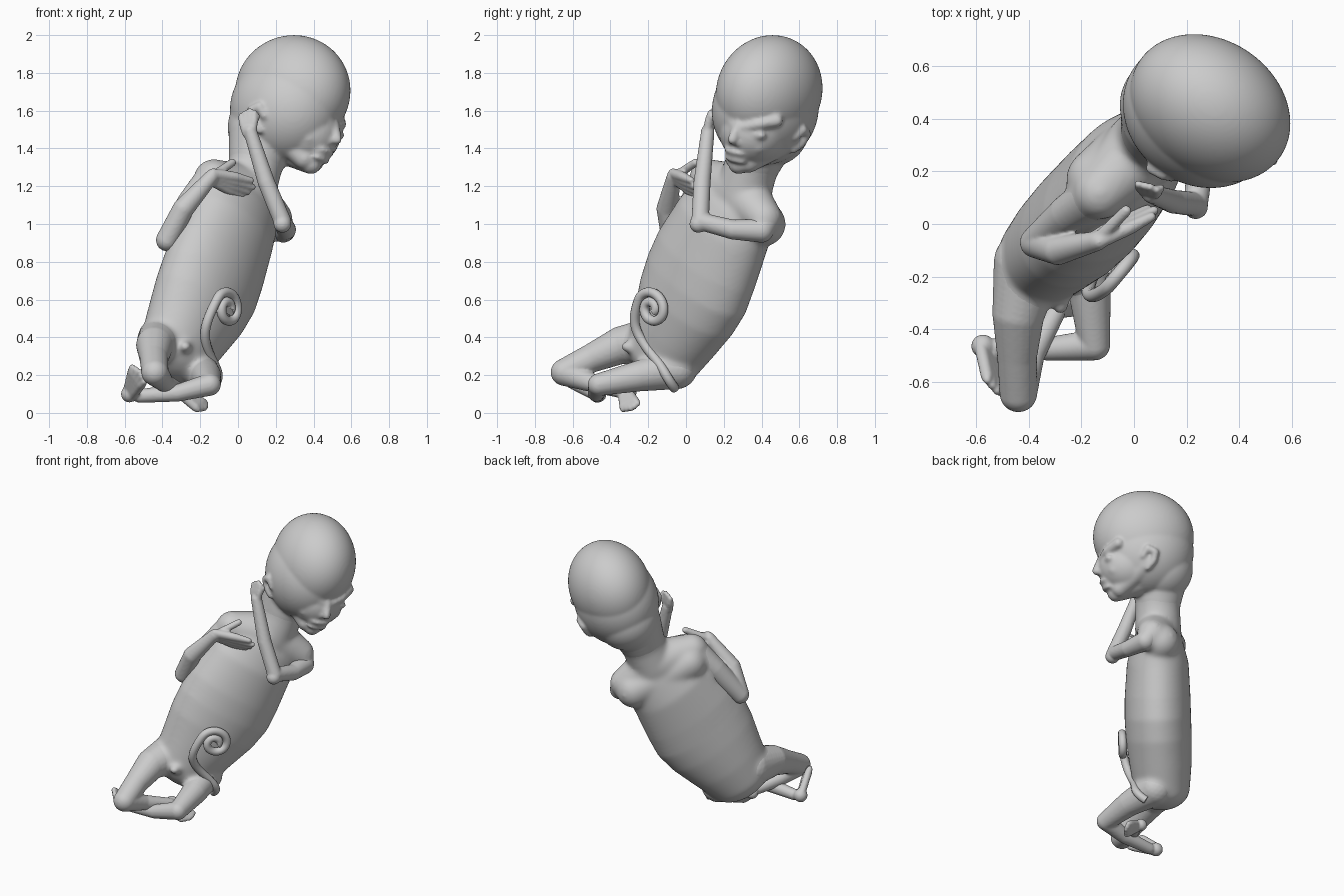
import bpy, bmesh, math
from mathutils import Vector, Matrix

V = Vector
IDENT = Matrix.Identity(3)


def frame(front, up):
    """3x3 matrix whose columns are front, left, up"""
    f = V(front).normalized()
    u = V(up)
    u = (u - f * u.dot(f)).normalized()
    return Matrix((f, u.cross(f), u)).transposed()


def blob(bm, c, r, fr=IDENT, sub=3):
    r = (r, r, r) if isinstance(r, (int, float)) else r
    m = Matrix.Translation(V(c)) @ (fr @ Matrix.Diagonal(V(r))).to_4x4()
    bmesh.ops.create_icosphere(bm, subdivisions=sub, radius=1, matrix=m)


def chain(bm, pts, fr=IDENT, sub=3):
    """Run of blobs through points (x, y, z, radius) or (x, y, z, rf, rl, ru)"""
    for a, b in zip(pts, pts[1:]):
        n = max(2, math.ceil((V(b[:3]) - V(a[:3])).length / (0.27 * min(a[3:] + b[3:]))))
        for i in range(n + 1):
            p = [s + (e - s) * i / n for s, e in zip(a, b)]
            blob(bm, p[:3], p[3] if len(p) == 4 else p[3:], fr, sub)


def finish(bm, name, voxel, smooth):
    """Fuse the blobs into one smooth skin"""
    me = bpy.data.meshes.new(name)
    bm.to_mesh(me)
    bm.free()
    ob = bpy.data.objects.new(name, me)
    bpy.context.collection.objects.link(ob)
    m = ob.modifiers.new("fuse", 'REMESH')
    m.mode = 'VOXEL'
    m.voxel_size = voxel
    m.use_smooth_shade = True
    s = ob.modifiers.new("soften", 'SMOOTH')
    s.factor = 0.5
    s.iterations = smooth
    return ob


def digits(bm, base, tip, side, n, r, start=0.5, thumb=None):
    """Palm or sole from base to tip with n fingers or toes spread along side"""
    base, tip, side = V(base), V(tip), V(side)
    mid = base.lerp(tip, start)
    for i in range(n):
        k = i / (n - 1) - 0.5
        a = base + side * k * 0.5
        b = mid + side * k
        c = tip + side * k * 1.2 - (tip - base) * abs(k - 0.1) * 0.3
        chain(bm, [(*a, r * 1.3), (*b, r * 1.25), (*c, r * 0.85)], sub=2)
    if thumb:
        chain(bm, [(*base, r * 1.2), (*thumb, r)], sub=2)


# limb centre lines, shoulder or hip first
CHEST_ARM = [(-0.13, 0.12, 1.25, 0.09), (-0.25, 0.04, 1.11, 0.074), (-0.375, -0.07, 0.915, 0.06),
             (-0.29, -0.10, 1.08, 0.057), (-0.14, -0.065, 1.25, 0.038)]
RAISED_ARM = [(0.20, 0.43, 1.035, 0.075), (0.24, 0.40, 0.965, 0.064), (0.255, 0.25, 0.97, 0.053),
              (0.235, 0.075, 1.015, 0.047), (0.15, 0.085, 1.22, 0.046), (0.065, 0.115, 1.49, 0.036)]
RIGHT_LEG = [(-0.40, -0.15, 0.38, 0.135), (-0.44, -0.34, 0.36, 0.10), (-0.445, -0.50, 0.29, 0.077),
             (-0.44, -0.645, 0.215, 0.072), (-0.39, -0.50, 0.16, 0.05), (-0.30, -0.34, 0.115, 0.038)]
LEFT_LEG = [(-0.22, -0.05, 0.235, 0.11), (-0.17, -0.25, 0.195, 0.082), (-0.15, -0.46, 0.15, 0.06),
            (-0.32, -0.475, 0.105, 0.046), (-0.52, -0.47, 0.09, 0.037)]

# --- torso, with the roots of the limbs blended in ---
body = bmesh.new()
TF = frame((0.76, -0.64, -0.03), (0.37, 0.39, 0.84))
chain(body, [(-0.335, -0.12, 0.31, 0.18, 0.22, 0.14),
             (-0.27, -0.055, 0.44, 0.20, 0.265, 0.15),
             (-0.20, 0.01, 0.58, 0.213, 0.315, 0.16),
             (-0.15, 0.06, 0.69, 0.215, 0.335, 0.16),
             (-0.11, 0.105, 0.80, 0.213, 0.33, 0.16),
             (-0.04, 0.19, 0.98, 0.20, 0.30, 0.15),
             (0.01, 0.25, 1.08, 0.165, 0.275, 0.12)], TF, 4)
# shoulders, upper back and neck
chain(body, [(-0.13, 0.12, 1.24, 0.105), (0.03, 0.28, 1.17, 0.15), (0.19, 0.41, 1.03, 0.10)])
chain(body, [(-0.14, 0.17, 1.17, 0.12), (0.12, 0.41, 1.0, 0.12)])
chain(body, [(0.05, 0.30, 1.16, 0.15), (0.09, 0.345, 1.30, 0.145), (0.13, 0.41, 1.48, 0.17)])
chain(body, CHEST_ARM[:2])
chain(body, RAISED_ARM[:2])
chain(body, RIGHT_LEG[:3])
chain(body, LEFT_LEG[:2])
# pelvic bud
chain(body, [(-0.26, -0.22, 0.35, 0.035), (-0.28, -0.315, 0.35, 0.032)])
finish(body, "torso", 0.011, 28)

# --- head ---
skull = bmesh.new()
HF = frame((0.8, -0.57, -0.1), (0.2, 0.14, 0.95))
HC = V((0.29, 0.44, 1.70))


def head(f, l, u):
    return HC + HF @ V((f, l, u))


# skull, occiput, jaw and chin
blob(skull, HC, (0.325, 0.258, 0.302), HF, 5)
blob(skull, (0.255, 0.42, 1.61), (0.31, 0.268, 0.30), HF, 5)
blob(skull, (0.15, 0.45, 1.51), 0.205, sub=4)
chain(skull, [(0.13, 0.41, 1.48, 0.18), (0.09, 0.345, 1.30, 0.14)], sub=4)
blob(skull, head(0.12, 0.025, -0.20), (0.195, 0.18, 0.18), HF, 4)
chain(skull, [(*head(0.08, 0.02, -0.28), 0.12), (*head(0.21, 0.012, -0.37), 0.055)])
for s in (-1, 1):
    # jaw line and cheek
    chain(skull, [(*head(0.0, 0.02 + s * 0.14, -0.21), 0.08), (*head(0.185, 0.015 + s * 0.04, -0.35), 0.06)])
    blob(skull, head(0.20, 0.025 + s * 0.09, -0.24), (0.07, 0.06, 0.06), HF)
    # brow and closed eyelid
    chain(skull, [(*head(0.285, 0.03 + s * 0.03, -0.15), 0.026),
                  (*head(0.258, 0.03 + s * 0.10, -0.12), 0.03),
                  (*head(0.19, 0.03 + s * 0.17, -0.09), 0.035)])
    blob(skull, head(0.248, 0.03 + s * 0.095, -0.175), (0.033, 0.058, 0.03), HF)
    # nostril wing
    blob(skull, head(0.30, 0.03 + s * 0.022, -0.235), 0.022)
    # ear rim and lobe
    ear = [head(f + 0.02, s * l - 0.015, u - 0.03) for f, l, u in
           ((0.02, 0.245, -0.16), (-0.01, 0.268, -0.115), (-0.06, 0.268, -0.145),
            (-0.045, 0.25, -0.20), (-0.005, 0.225, -0.235))]
    chain(skull, [(*p, 0.022) for p in ear])
# nose and lips
chain(skull, [(*head(0.285, 0.03, -0.14), 0.028), (*head(0.328, 0.03, -0.22), 0.027)])
blob(skull, head(0.245, 0.02, -0.30), (0.055, 0.075, 0.05), HF)
for u, f in ((-0.292, 0.275), (-0.338, 0.258)):
    blob(skull, head(f, 0.02, u), (0.038, 0.068, 0.019), HF)
finish(skull, "head", 0.0095, 10)

# --- arm folded over the chest ---
arm = bmesh.new()
chain(arm, CHEST_ARM)
digits(arm, (-0.14, -0.06, 1.25), (0.075, 0.06, 1.18), (0.03, -0.03, 0.07), 4, 0.022,
       thumb=(-0.03, 0.05, 1.325))
finish(arm, "chest_arm", 0.007, 6)

# --- arm raised to the cheek ---
arm = bmesh.new()
chain(arm, RAISED_ARM)
blob(arm, (0.235, 0.065, 1.00), 0.047)
digits(arm, (0.06, 0.115, 1.48), (0.05, 0.145, 1.60), (0.06, -0.02, 0.01), 4, 0.018,
       thumb=(0.10, 0.135, 1.57))
finish(arm, "raised_arm", 0.007, 6)

# --- right leg, knee forward ---
leg = bmesh.new()
chain(leg, RIGHT_LEG)
blob(leg, (-0.31, -0.30, 0.11), 0.04)
digits(leg, (-0.29, -0.32, 0.10), (-0.175, -0.29, 0.022), (0.03, 0.06, 0.03), 5, 0.02, 0.7)
finish(leg, "right_leg", 0.007, 6)

# --- left leg, shin crossing under ---
leg = bmesh.new()
chain(leg, LEFT_LEG)
blob(leg, (-0.575, -0.465, 0.10), 0.045)
digits(leg, (-0.57, -0.48, 0.11), (-0.52, -0.64, 0.22), (0.05, -0.03, -0.07), 5, 0.02, 0.7)
finish(leg, "left_leg", 0.007, 6)

# --- coiled cord ---
C = V((-0.055, -0.18, 0.55))
path = []
for i in range(29):
    t = i / 28
    a = math.radians(-370 + 550 * t)
    path.append(C + TF @ V((0.015 - 0.03 * max(0, math.cos(a)) * t, math.cos(a), math.sin(a) * 0.9))
                * (0.02 + 0.085 * t))
path += [V(p) for p in ((-0.16, -0.28, 0.50), (-0.18, -0.26, 0.42), (-0.165, -0.20, 0.33),
                        (-0.12, -0.13, 0.25), (-0.09, -0.09, 0.17), (-0.15, -0.06, 0.13))]
cu = bpy.data.curves.new("cord", 'CURVE')
cu.dimensions = '3D'
cu.bevel_depth = 0.026
cu.bevel_resolution = 4
cu.use_fill_caps = True
sp = cu.splines.new('NURBS')
sp.points.add(len(path) - 1)
for p, q in zip(sp.points, path):
    p.co = (*q, 1)
sp.use_endpoint_u = True
sp.order_u = 4
bpy.context.collection.objects.link(bpy.data.objects.new("cord", cu))
